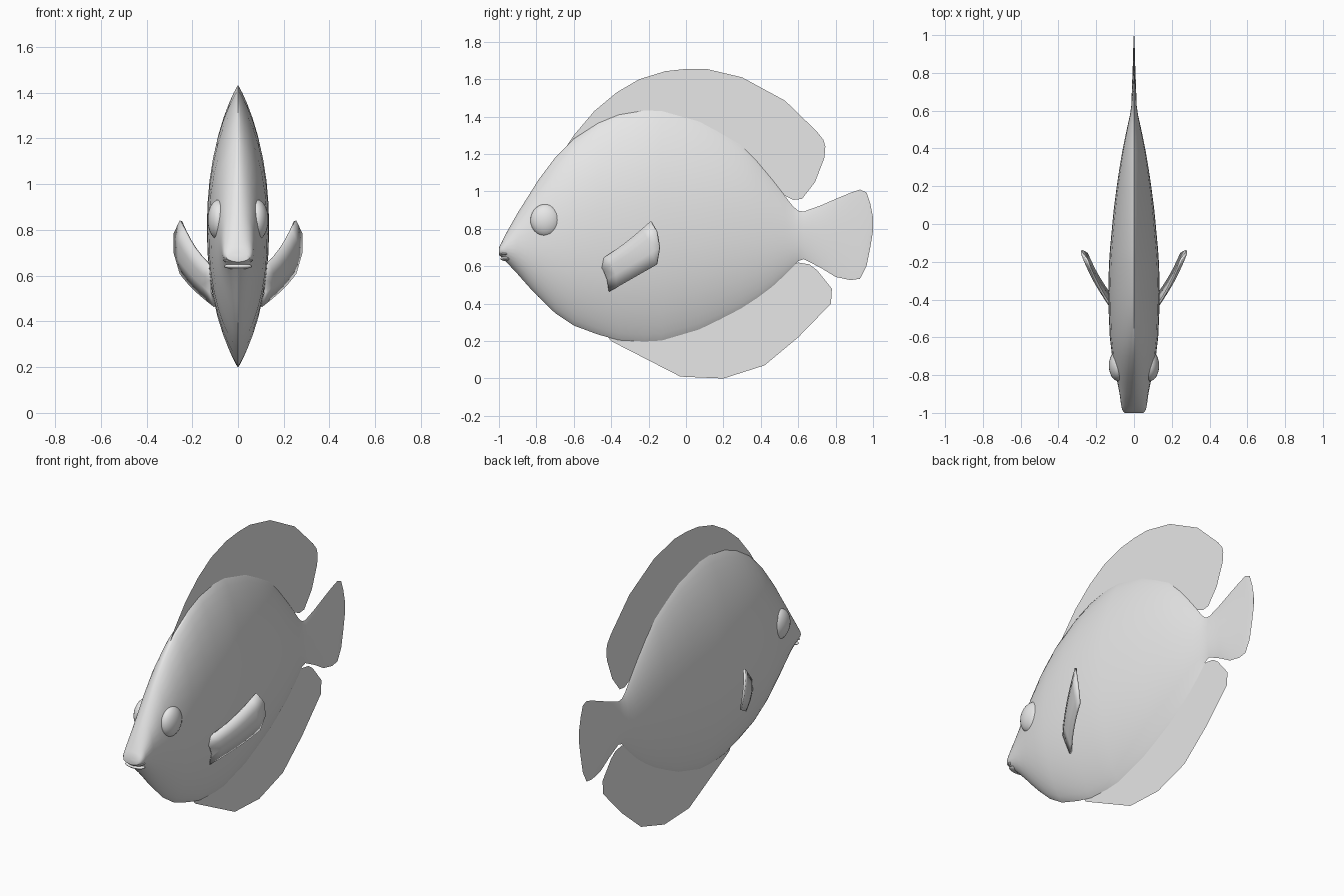
import bpy, bmesh, math

if "Cube" in bpy.data.objects:
    bpy.data.objects.remove(bpy.data.objects["Cube"])

grey = bpy.data.materials.new("plain grey")
grey.diffuse_color = (0.8, 0.8, 0.8, 1)
grey.use_nodes = True
grey.node_tree.nodes["Principled BSDF"].inputs["Base Color"].default_value = grey.diffuse_color


def make(name, verts, faces, smooth=True):
    mesh = bpy.data.meshes.new(name)
    mesh.from_pydata(verts, [], faces)
    bm = bmesh.new()
    bm.from_mesh(mesh)
    bmesh.ops.recalc_face_normals(bm, faces=bm.faces)
    bm.to_mesh(mesh)
    bm.free()
    ob = bpy.data.objects.new(name, mesh)
    bpy.context.collection.objects.link(ob)
    mesh.materials.append(grey)
    if smooth:
        shade(ob)
    return ob


def shade(ob):
    bpy.ops.object.select_all(action='DESELECT')
    ob.select_set(True)
    bpy.context.view_layer.objects.active = ob
    bpy.ops.object.shade_smooth_by_angle(angle=math.radians(50))


# Body and tail: lens-shaped rings along y (y, top z, bottom z, half width)
stations = [
    (-1.0, .70, .66, .05), (-.985, .73, .648, .062), (-.96, .78, .622, .068),
    (-.90, .885, .558, .076), (-.84, .98, .49, .088), (-.79, 1.06, .437, .098),
    (-.70, 1.18, .35, .116), (-.60, 1.282, .283, .128), (-.47, 1.365, .235, .134),
    (-.36, 1.41, .205, .136), (-.22, 1.433, .198, .133), (-.13, 1.43, .203, .127),
    (.07, 1.374, .262, .108), (.18, 1.315, .315, .094), (.29, 1.25, .372, .078),
    (.38, 1.16, .43, .063), (.46, 1.065, .49, .047), (.53, .975, .555, .032),
    (.57, .922, .595, .023), (.60, .897, .628, .018), (.63, .893, .638, .014),
    (.72, .925, .592, .011), (.80, .96, .543, .008), (.88, .993, .526, .005),
    (.93, 1.01, .533, .004), (.965, .995, .60, .003), (.985, .935, .70, .002),
    (1.0, .86, .79, .001)]
N = 36
verts, faces = [], []
for y, top, bot, w in stations:
    blend = min(1, max(0, (y + 1) / .7))
    for i in range(N):
        a = 2 * math.pi * i / N
        t = math.cos(a)
        power = .5 + .4 * blend if t > 0 else .65 + .25 * blend
        x = w * max(0, 1 - abs(t) ** 2.2) ** power
        if i in (0, N // 2):
            x = 0
        verts.append((x if i < N / 2 else -x, y, (top + bot) / 2 + t * (top - bot) / 2))
for r in range(len(stations) - 1):
    for i in range(N):
        j = (i + 1) % N
        faces.append((r * N + i, r * N + j, (r + 1) * N + j, (r + 1) * N + i))
faces.append(tuple(range(N)))
faces.append(tuple(range((len(stations) - 1) * N, len(stations) * N)))
make("body_and_tail", verts, faces)


# Upright sheet fins, with the inner edge tucked inside the body
def sheet(name, outline):
    make(name, [(0, y, z) for y, z in outline], [tuple(range(len(outline)))], False)


sheet("dorsal_fin", [
    (-.66, 1.21), (-.60, 1.30), (-.49, 1.43), (-.37, 1.53), (-.25, 1.60), (-.11, 1.643),
    (0, 1.655), (.11, 1.655), (.30, 1.61), (.53, 1.485), (.70, 1.32), (.735, 1.275),
    (.745, 1.24), (.74, 1.18), (.69, 1.05), (.62, .96), (.575, .955), (.50, .99),
    (.42, 1.08), (.27, 1.23), (.06, 1.34), (-.2, 1.39), (-.42, 1.35)])
sheet("anal_fin", [
    (-.42, .225), (-.40, .20), (-.03, .01), (.20, 0), (.42, .07), (.60, .22), (.775, .40),
    (.78, .48), (.70, .58), (.66, .61), (.60, .62), (.56, .605), (.44, .50), (.28, .39),
    (.06, .29), (-.16, .23)])


# Pectoral fins: curved sheets from root line to rounded tip line
root = [(.10, -.47, .625), (.122, -.44, .58), (.122, -.42, .53), (.10, -.41, .465)]
tip = [(.25, -.187, .84), (.276, -.155, .785), (.276, -.14, .70), (.25, -.155, .61)]
U = 6
for side, s in (("right", 1), ("left", -1)):
    verts, faces = [], []
    for k in range(U + 1):
        u = k / U
        for v, (a, b) in enumerate(zip(root, tip)):
            p = [a[c] + (b[c] - a[c]) * u for c in range(3)]
            p[0] += .012 * math.sin(math.pi * u)
            p[2] -= .012 * math.sin(math.pi * u) * (v < 2)
            verts.append((s * p[0], p[1], p[2]))
    for k in range(U):
        for v in range(3):
            o = k * 4 + v
            faces.append((o, o + 1, o + 5, o + 4))
    fin = make(side + "_pectoral_fin", verts, faces)
    mod = fin.modifiers.new("thickness", 'SOLIDIFY')
    mod.thickness = .012
    mod.offset = 0


# Eyes and lips: flattened balls
def ball(name, loc, size):
    bpy.ops.mesh.primitive_uv_sphere_add(segments=24, ring_count=14, radius=1, location=loc)
    ob = bpy.context.object
    ob.name = name
    ob.scale = size
    ob.data.materials.append(grey)
    shade(ob)


for side, s in (("right", 1), ("left", -1)):
    ball(side + "_eye", (s * .083, -.75, .845), (.05, .082, .088))
ball("upper_lip", (0, -.968, .667), (.066, .03, .012))
ball("lower_lip", (0, -.962, .641), (.062, .03, .013))
